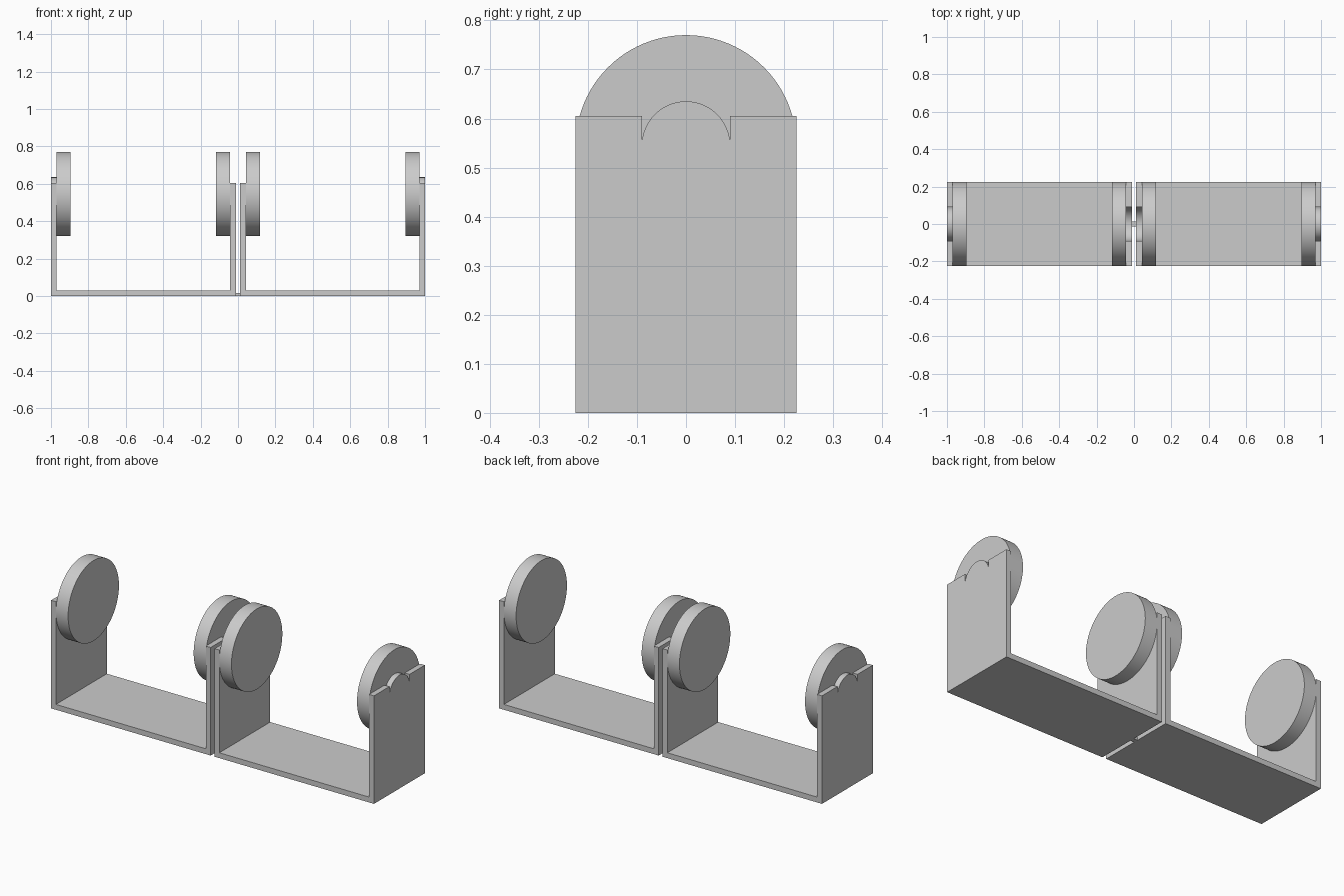
import bpy, bmesh, math

cube = bpy.data.objects.get("Cube")
if cube:
    bpy.data.objects.remove(cube, do_unlink=True)

GAP, WALL, DEPTH = 0.012, 0.03, 0.225
WALL_TOP, AXLE_Z = 0.605, 0.545
HUB_R, WHEEL_R, WHEEL_T = 0.09, 0.225, 0.075
SEG = 96

grey = bpy.data.materials.new("plain grey")
grey.use_nodes = True
colour = (0.6, 0.6, 0.6, 1)
grey.diffuse_color = colour
grey.node_tree.nodes["Principled BSDF"].inputs["Base Color"].default_value = colour


def prism(name, points, offset):
    """Extrude a closed outline along one offset vector."""
    bm = bmesh.new()
    face = bm.faces.new([bm.verts.new(p) for p in points])
    moved = bmesh.ops.extrude_face_region(bm, geom=[face])["geom"]
    bmesh.ops.translate(bm, vec=offset,
                        verts=[v for v in moved if isinstance(v, bmesh.types.BMVert)])
    bmesh.ops.recalc_face_normals(bm, faces=bm.faces)
    mesh = bpy.data.meshes.new(name)
    bm.to_mesh(mesh)
    bm.free()
    mesh.materials.append(grey)
    obj = bpy.data.objects.new(name, mesh)
    bpy.context.collection.objects.link(obj)
    return obj


def smooth(obj):
    bpy.ops.object.select_all(action="DESELECT")
    obj.select_set(True)
    bpy.context.view_layer.objects.active = obj
    bpy.ops.object.shade_smooth_by_angle(angle=math.radians(30))


def arc(x, radius, start, end, steps):
    angles = [start + (end - start) * i / steps for i in range(steps + 1)]
    return [(x, radius * math.cos(a), AXLE_Z + radius * math.sin(a)) for a in angles]


def disc(name, x, radius, thickness):
    outline = arc(x, radius, 0, 2 * math.pi, SEG)[:-1]
    obj = prism(name, outline, (thickness, 0, 0))
    smooth(obj)
    return obj


# Round-bottomed slot that opens at the top of every wall
slot = prism("slot_cutter",
             arc(-1.1, HUB_R, math.pi, 2 * math.pi, SEG // 2)
             + [(-1.1, HUB_R, 0.8), (-1.1, -HUB_R, 0.8)], (2.2, 0, 0))

for side, s in (("left", 1), ("right", -1)):
    # U-shaped bracket with slotted walls
    outline = [(GAP, 0), (1, 0), (1, WALL_TOP), (1 - WALL, WALL_TOP), (1 - WALL, WALL),
               (GAP + WALL, WALL), (GAP + WALL, WALL_TOP), (GAP, WALL_TOP)]
    bracket = prism(side + "_bracket", [(s * x, -DEPTH, z) for x, z in outline],
                    (0, 2 * DEPTH, 0))
    cut = bracket.modifiers.new("slots", "BOOLEAN")
    cut.operation, cut.solver, cut.object = "DIFFERENCE", "EXACT", slot
    bpy.context.view_layer.objects.active = bracket
    bpy.ops.object.modifier_apply(modifier=cut.name)
    smooth(bracket)

    # Wheels against the inner faces of the walls, hub resting in the outer slot
    disc(side + "_inner_wheel", s * (GAP + WALL), WHEEL_R, s * WHEEL_T)
    disc(side + "_outer_wheel", s * (1 - WALL), WHEEL_R, -s * WHEEL_T)
    disc(side + "_outer_hub", s * (1 - WALL), HUB_R, s * WALL)

bpy.data.objects.remove(slot, do_unlink=True)

# Small tab joining the two brackets
prism("joining_tab", [(-GAP, -0.013, 0), (-GAP, 0.013, 0),
                      (-GAP, 0.013, 0.015), (-GAP, -0.013, 0.015)], (2 * GAP, 0, 0))
